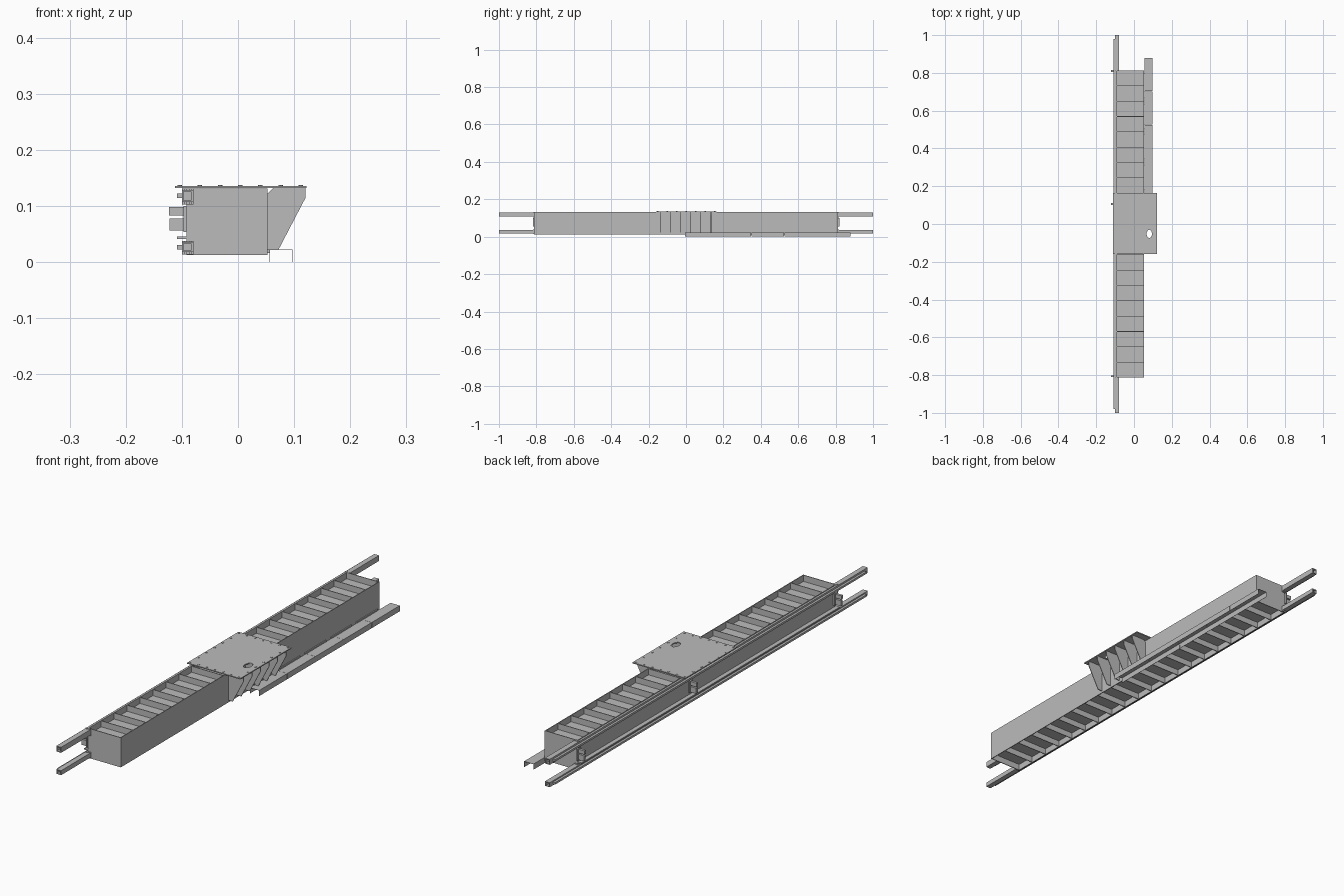
import bpy, bmesh
from mathutils import Matrix

cube = bpy.data.objects.get("Cube")
if cube:
    bpy.data.objects.remove(cube, do_unlink=True)

steel = bpy.data.materials.new("plain_grey_steel")
steel.use_nodes = True
GREY = (0.5, 0.5, 0.5, 1)
steel.diffuse_color = GREY
steel.node_tree.nodes["Principled BSDF"].inputs["Base Color"].default_value = GREY


def finish(name, bm):
    bmesh.ops.recalc_face_normals(bm, faces=bm.faces)
    mesh = bpy.data.meshes.new(name)
    bm.to_mesh(mesh)
    bm.free()
    mesh.materials.append(steel)
    obj = bpy.data.objects.new(name, mesh)
    bpy.context.collection.objects.link(obj)
    return obj


def add_box(bm, x, y, z):
    spans = (x, y, z)
    centre = [(a + b) / 2 for a, b in spans]
    size = [b - a for a, b in spans]
    bmesh.ops.create_cube(bm, size=1, matrix=Matrix.Translation(centre) @ Matrix.Diagonal((*size, 1)))


def boxes(name, items):
    bm = bmesh.new()
    for item in items:
        add_box(bm, *item)
    return finish(name, bm)


def add_slab(bm, profile, y, thick):
    """Extrude an x-z profile along y."""
    verts = [bm.verts.new((px, y, pz)) for px, pz in profile]
    face = bm.faces.new(verts)
    out = bmesh.ops.extrude_face_region(bm, geom=[face])["geom"]
    moved = [v for v in out if isinstance(v, bmesh.types.BMVert)]
    bmesh.ops.translate(bm, verts=moved, vec=(0, thick, 0))


# Main beam: side walls, closed ends, cross ribs and recessed floors
L, R, END = -0.092, 0.053, 0.813
LOW, TOP, T = 0.013, 0.131, 0.003
BAYS = 20
pitch = 2 * END / BAYS
boxes("beam_side_walls", [((L, L + T), (-END, END), (LOW, TOP)),
                          ((R - T, R), (-END, END), (LOW, TOP))])
boxes("beam_end_plates", [((L, R), (min(s * END, s * (END - T)), max(s * END, s * (END - T))), (LOW, TOP))
                          for s in (-1, 1)])
boxes("beam_cross_ribs", [((L + T, R - T), (-END + i * pitch - T / 2, -END + i * pitch + T / 2),
                           (LOW + 0.001, TOP - 0.001)) for i in range(1, BAYS)])
boxes("beam_recessed_floors", [((L + T, R - T), (-END + T, END - T), (z, z + T))
                               for z in (0.038, 0.103)])

# Guide rails on the left-hand edge, with a narrow outer running strip
rails = {"upper": (0.107, 0.129), "lower": (0.018, 0.036)}
for name, (z0, z1) in rails.items():
    mid = (z0 + z1) / 2
    parts = [((-0.1, L), (-END, END), (z0, z1)),
             ((-0.109, -0.1), (-0.98, 0.98), (mid - 0.004, mid + 0.004))]
    for s in (-1, 1):
        span = tuple(sorted((s * END, s)))
        parts += [((-0.1, -0.079), span, (z1 - T, z1)),
                  ((-0.1, -0.079), span, (z0, z0 + T)),
                  ((-0.1, -0.097), span, (z0, z1)),
                  ((-0.084, -0.079), span, (z0, z1))]
    boxes(name + "_guide_rail", parts)
    # Clamp blocks with bolts where the rails leave the beam
    clamps = []
    for s in (-1, 1):
        span = tuple(sorted((s * END, s * (END + 0.003))))
        head = tuple(sorted((s * END, s * (END + 0.006))))
        clamps.append(((-0.1, -0.079), span, (z0 - 0.004, z1 + 0.002)))
        for bx in (-0.093, -0.084):
            for bz in (z0 - 0.002, z1):
                clamps.append(((bx - 0.002, bx + 0.002), head, (bz - 0.002, bz + 0.002)))
    boxes(name + "_rail_clamps", clamps)
boxes("lower_rail_lip", [((-0.109, L), (-END, END), (0.041, 0.046))])

# Small sensor brackets at both ends and near the middle
for name, y in (("front", -0.806), ("middle", 0.105), ("rear", 0.81)):
    boxes(name + "_sensor_bracket", [
        ((-0.123, L), (y - 0.005, y + 0.005), (0.083, 0.098)),
        ((-0.122, L), (y - 0.005, y + 0.005), (0.056, 0.078)),
        ((-0.097, L), (y - 0.012, y + 0.012), (0.054, 0.1))])

# Mounting plate with an oval opening
plate = boxes("mounting_plate", [((-0.112, 0.122), (-0.16, 0.163), (0.132, 0.136))])
bm = bmesh.new()
bmesh.ops.create_cone(bm, cap_ends=True, segments=24, radius1=1, radius2=1, depth=1,
                      matrix=Matrix.Translation((0.081, -0.052, 0.134)) @ Matrix.Diagonal((0.014, 0.022, 0.05, 1)))
cutter = finish("opening_cutter", bm)
cutter.hide_render = True
cutter.hide_viewport = True
cut = plate.modifiers.new("opening", "BOOLEAN")
cut.operation = "DIFFERENCE"
cut.solver = "EXACT"
cut.object = cutter
bpy.context.view_layer.objects.active = plate
bpy.ops.object.modifier_apply(modifier=cut.name)
bpy.data.objects.remove(cutter, do_unlink=True)

# Bolts around the plate edge
bm = bmesh.new()
spots = [(x, y) for x in (-0.104, 0.112) for y in [-0.15 + i * 0.0507 for i in range(7)]]
spots += [(-0.068 + i * 0.036, y) for i in range(5) for y in (-0.15, 0.154)]
for x, y in spots:
    bmesh.ops.create_cone(bm, cap_ends=True, segments=8, radius1=0.004, radius2=0.004, depth=0.002,
                          matrix=Matrix.Translation((x, y, 0.1365)))
finish("plate_bolts", bm)

# Tapered gussets carrying the overhang of the plate
bm = bmesh.new()
gusset = [(R, 0.022), (0.072, 0.022), (0.12, 0.114), (0.12, 0.132), (0.063, 0.132), (R, 0.122)]
for i in range(6):
    add_slab(bm, gusset, -0.137 + i * 0.0538, T)
finish("plate_gussets", bm)

# Cable tray: thin inverted channel in butted lengths, with hanger tabs
bm = bmesh.new()
tray = [(0.056, 0), (0.057, 0), (0.057, 0.0215), (0.096, 0.0215),
        (0.096, 0), (0.097, 0), (0.097, 0.0225), (0.056, 0.0225)]
SECTIONS = 5
length = 0.885 / SECTIONS
for i in range(SECTIONS):
    add_slab(bm, tray, -0.005 + i * length, length - 0.0008)
finish("cable_tray", bm)
boxes("cable_tray_hangers", [((R, 0.057), (y, y + 0.13), (0.016, 0.028))
                             for y in [0.02 + i * 0.162 for i in range(5)]])
